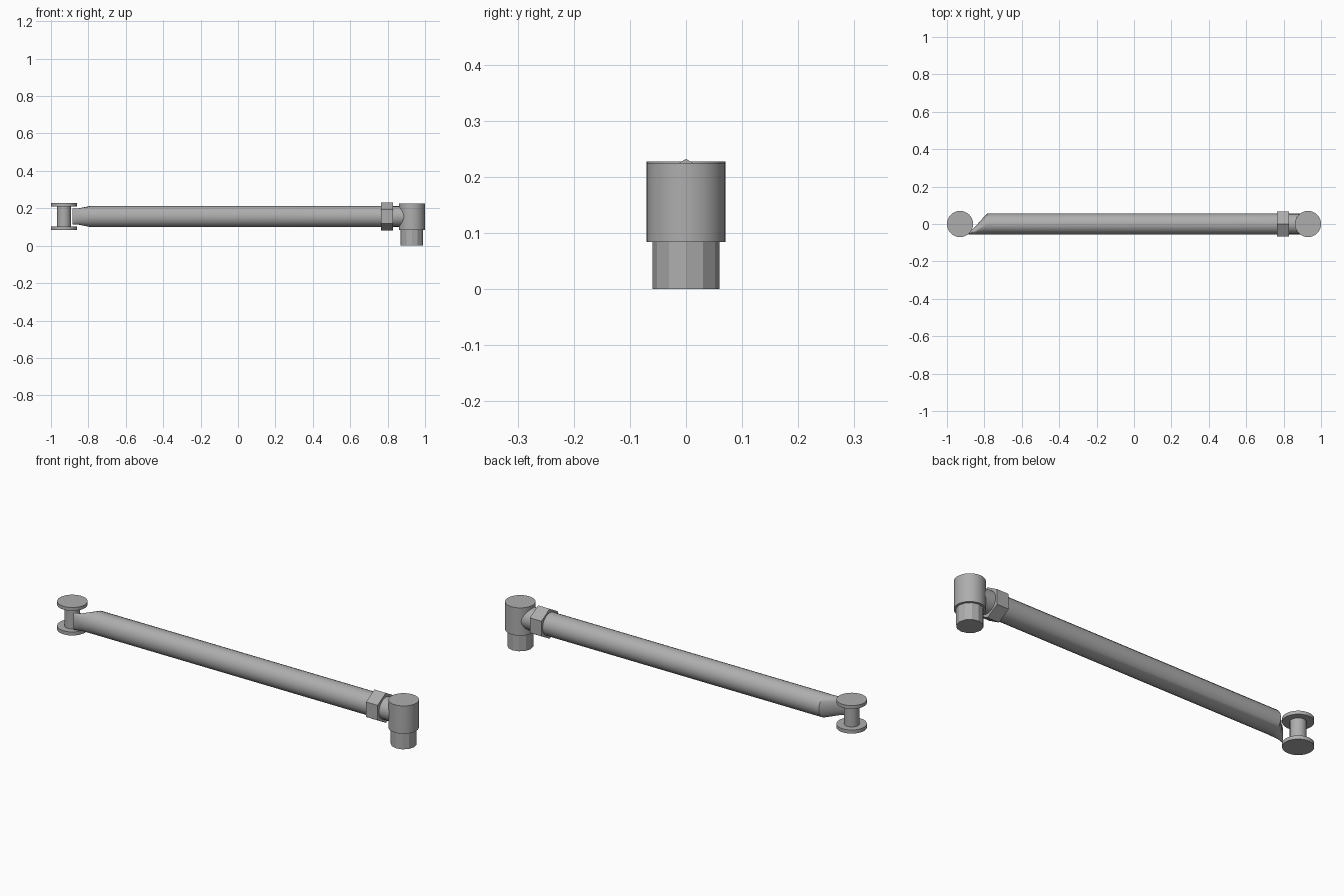
import bpy, bmesh, math
from mathutils import Vector

if "Cube" in bpy.data.objects:
    bpy.data.objects.remove(bpy.data.objects["Cube"])

steel = bpy.data.materials.new("grey steel")
steel.use_nodes = True
GREY = (0.42, 0.42, 0.42, 1)
steel.diffuse_color = GREY
steel.node_tree.nodes["Principled BSDF"].inputs["Base Color"].default_value = GREY

AXIS_Z = 0.156
PIN_X, STUD_X = -0.93, 0.93


def loft(name, rings, smooth=40):
    """Skin a list of equal-length point rings and cap both ends."""
    bm = bmesh.new()
    loops = [[bm.verts.new(p) for p in ring] for ring in rings]
    n = len(loops[0])
    for a, b in zip(loops, loops[1:]):
        for i in range(n):
            bm.faces.new((a[i], a[(i + 1) % n], b[(i + 1) % n], b[i]))
    bm.faces.new(loops[0])
    bm.faces.new(loops[-1])
    bmesh.ops.recalc_face_normals(bm, faces=bm.faces)
    mesh = bpy.data.meshes.new(name)
    bm.to_mesh(mesh)
    bm.free()
    mesh.materials.append(steel)
    obj = bpy.data.objects.new(name, mesh)
    bpy.context.collection.objects.link(obj)
    if smooth:
        bpy.ops.object.select_all(action='DESELECT')
        obj.select_set(True)
        bpy.context.view_layer.objects.active = obj
        bpy.ops.object.shade_smooth_by_angle(angle=math.radians(smooth))
    return obj


def ring_x(x, ry, rz, n, y=0):
    """Ring around the rod axis, with a point straight up."""
    return [Vector((x, y + ry * math.sin(t), AXIS_Z + rz * math.cos(t)))
            for t in (math.tau * i / n for i in range(n))]


def upright(name, x, r, z0, z1, n, smooth=40):
    """Vertical cylinder."""
    rings = [[Vector((x + r * math.cos(t), r * math.sin(t), z))
              for t in (math.tau * i / n for i in range(n))] for z in (z0, z1)]
    return loft(name, rings, smooth)


# Rod with its left end flattened to one side into a tab
loft("rod", [
    ring_x(-0.885, 0.004, 0.042, 20, -0.053),
    ring_x(-0.85, 0.021, 0.044, 20, -0.036),
    ring_x(-0.785, 0.057, 0.057, 20),
    ring_x(0.78, 0.057, 0.057, 20),
])

# Hexagonal lock nut and the neck behind it
loft("lock_nut", [ring_x(x, 0.076, 0.076, 6) for x in (0.765, 0.83)], 0)
loft("neck", [ring_x(x, 0.055, 0.055, 24) for x in (0.82, 0.92)])

# Pivot pin with its two end discs
upright("pivot_pin", PIN_X, 0.037, 0.09, 0.22, 16)
upright("pivot_disc_lower", PIN_X, 0.07, 0.085, 0.103, 32)
upright("pivot_disc_upper", PIN_X, 0.07, 0.21, 0.227, 32)

# Joint housing and the stud below it
upright("joint_housing", STUD_X, 0.07, 0.084, 0.225, 32)
upright("joint_stud", STUD_X, 0.06, 0, 0.09, 12, 25)
